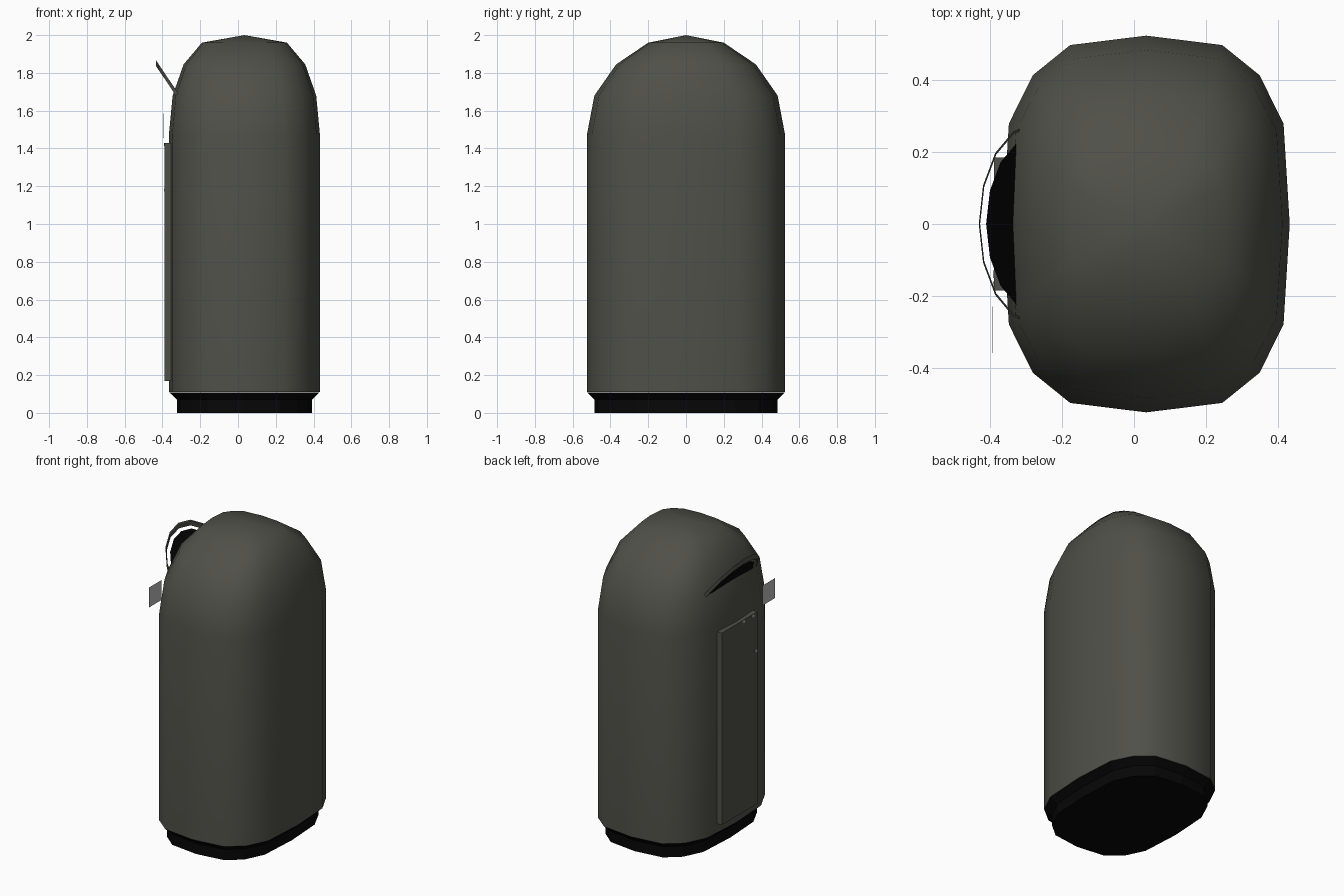
import bpy
import bmesh
from math import cos, sin, pi, radians
from mathutils import Vector

cube = bpy.data.objects.get("Cube")
if cube:
    bpy.data.objects.remove(cube, do_unlink=True)


def make_material(name, colour):
    mat = bpy.data.materials.new(name)
    mat.use_nodes = True
    mat.diffuse_color = (*colour, 1)
    mat.node_tree.nodes["Principled BSDF"].inputs["Base Color"].default_value = (*colour, 1)
    return mat


GREY = make_material("dark_olive_grey", (0.08, 0.08, 0.066))
BLACK = make_material("black", (0.002, 0.002, 0.002))
LIGHT = make_material("light_grey", (0.5, 0.5, 0.5))
CENTRE_X = 0.034


def finish(name, bm, mat, smooth=None):
    bmesh.ops.recalc_face_normals(bm, faces=bm.faces)
    mesh = bpy.data.meshes.new(name)
    bm.to_mesh(mesh)
    bm.free()
    mesh.materials.append(mat)
    obj = bpy.data.objects.new(name, mesh)
    bpy.context.collection.objects.link(obj)
    if smooth:
        bpy.ops.object.select_all(action="DESELECT")
        obj.select_set(True)
        bpy.context.view_layer.objects.active = obj
        bpy.ops.object.shade_smooth_by_angle(angle=radians(smooth))
    return obj


def bridge(bm, a, b):
    n = len(a)
    for i in range(n):
        j = (i + 1) % n
        bm.faces.new((a[i], a[j], b[j], b[i]))


# Rounded plan outline, one quarter mirrored into a full loop of unit size
QUARTER = [(1, 0), (0.957, 0.533), (0.79, 0.79), (0.53, 0.95)]
OUTLINE = (QUARTER + [(0, 1)] + [(-x, y) for x, y in QUARTER[:0:-1]]
           + [(-x, -y) for x, y in QUARTER] + [(0, -1)]
           + [(x, -y) for x, y in QUARTER[:0:-1]])


def loft(name, levels, mat, apex=None, smooth=None):
    """Stack outline rings (half width, half depth, height) and close the ends."""
    bm = bmesh.new()
    rings = [[bm.verts.new((CENTRE_X + x * sx, y * sy, z)) for x, y in OUTLINE]
             for sx, sy, z in levels]
    for a, b in zip(rings, rings[1:]):
        bridge(bm, a, b)
    bm.faces.new(rings[0])
    if apex:
        tip = bm.verts.new((CENTRE_X, 0, apex))
        top = rings[-1]
        for i in range(len(top)):
            bm.faces.new((top[i], top[(i + 1) % len(top)], tip))
    else:
        bm.faces.new(rings[-1])
    return finish(name, bm, mat, smooth)


def box(name, low, high, mat):
    bm = bmesh.new()
    bmesh.ops.create_cube(bm, size=1)
    for v in bm.verts:
        v.co = [(a + b) / 2 + c * (b - a) for a, b, c in zip(low, high, v.co)]
    return finish(name, bm, mat)


# Domed bin body and its recessed plinth
loft("bin_body", [(0.4, 0.525, 0.11), (0.4, 0.525, 1.47), (0.38, 0.485, 1.68),
                  (0.322, 0.37, 1.845), (0.225, 0.2, 1.96)], GREY, apex=2.0, smooth=60)
loft("plinth", [(0.357, 0.485, 0), (0.357, 0.485, 0.07), (0.398, 0.523, 0.109)], BLACK)

# Service door on the right side, with small bright fittings
box("service_door", (-0.39, -0.185, 0.17), (-0.34, 0.185, 1.43), GREY)
for i, (y, z) in enumerate([(-0.04, 1.42), (-0.14, 1.42), (-0.17, 1.18)]):
    box(f"door_fitting_{i + 1}", (-0.393, y - 0.01, z - 0.008), (-0.388, y + 0.01, z + 0.008), LIGHT)

# Thin tag standing out beside the door
box("side_tag", (-0.396, -0.36, 1.455), (-0.395, -0.23, 1.585), LIGHT)

# Tilted hatch: a thin hoop with a smaller disc inside it
HATCH = Vector((-0.276, 0, 1.617))
SLOPE = Vector((-0.56, 0, 0.83))


def hatch_ring(bm, radius, lift):
    return [bm.verts.new(HATCH + SLOPE * radius * cos(a) + Vector((0, radius * sin(a), lift)))
            for a in (2 * pi * i / 16 for i in range(16))]


bm = bmesh.new()
loops = [hatch_ring(bm, r, h) for r, h in
         [(0.28, -0.015), (0.28, 0.015), (0.273, 0.015), (0.273, -0.015)]]
for i in range(4):
    bridge(bm, loops[i], loops[(i + 1) % 4])
finish("hatch_hoop", bm, GREY)

bm = bmesh.new()
lower, upper = hatch_ring(bm, 0.243, -0.012), hatch_ring(bm, 0.243, -0.004)
bridge(bm, lower, upper)
bm.faces.new(lower)
bm.faces.new(upper)
finish("hatch_disc", bm, BLACK)
